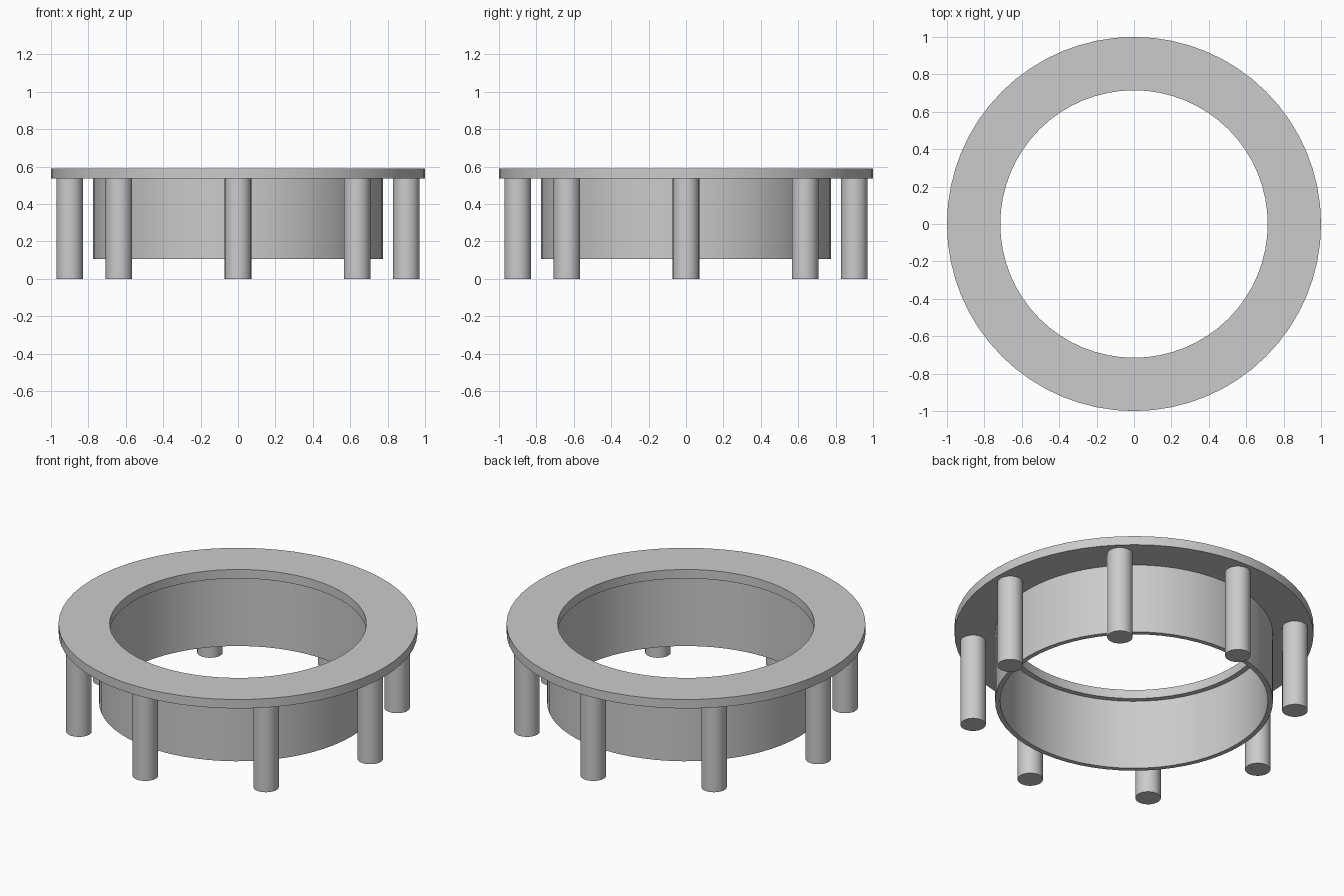
import bpy
import math

SEGMENTS = 64
LEG_COUNT = 8

cube = bpy.data.objects.get("Cube")
if cube:
    bpy.data.objects.remove(cube, do_unlink=True)

grey = bpy.data.materials.new("grey")
grey.use_nodes = True
colour = (0.6, 0.6, 0.6, 1)
grey.diffuse_color = colour
grey.node_tree.nodes["Principled BSDF"].inputs["Base Color"].default_value = colour


def finish(obj, name):
    """Name, colour and smooth a part while keeping its rims sharp."""
    obj.name = name
    obj.data.materials.append(grey)
    bpy.ops.object.select_all(action='DESELECT')
    obj.select_set(True)
    bpy.context.view_layer.objects.active = obj
    bpy.ops.object.shade_smooth_by_angle(angle=math.radians(30))


def ring(name, inner, outer, bottom, top):
    """Turn a rectangular section around the z axis into a closed ring."""
    section = [(inner, bottom), (outer, bottom), (outer, top), (inner, top)]
    verts, faces = [], []
    for i in range(SEGMENTS):
        a = math.tau * i / SEGMENTS
        verts += [(r * math.cos(a), r * math.sin(a), z) for r, z in section]
        here, after = 4 * i, 4 * ((i + 1) % SEGMENTS)
        for k in range(4):
            n = (k + 1) % 4
            faces.append((here + k, after + k, after + n, here + n))
    mesh = bpy.data.meshes.new(name)
    mesh.from_pydata(verts, [], faces)
    # Profile runs counter-clockwise, so flip where needed to face outward
    mesh.update()
    if mesh.polygons[1].normal.x < 0:
        mesh.flip_normals()
    obj = bpy.data.objects.new(name, mesh)
    bpy.context.collection.objects.link(obj)
    finish(obj, name)


# Flat top flange and the thin sleeve hanging beneath it
ring("top_flange", 0.715, 1.0, 0.535, 0.59)
ring("inner_sleeve", 0.746, 0.774, 0.105, 0.535)

# Round legs spaced evenly under the flange
for i in range(LEG_COUNT):
    a = math.tau * i / LEG_COUNT
    bpy.ops.mesh.primitive_cylinder_add(
        vertices=32, radius=0.071, depth=0.535,
        location=(0.9 * math.cos(a), 0.9 * math.sin(a), 0.535 / 2))
    finish(bpy.context.object, f"leg_{i + 1}")
